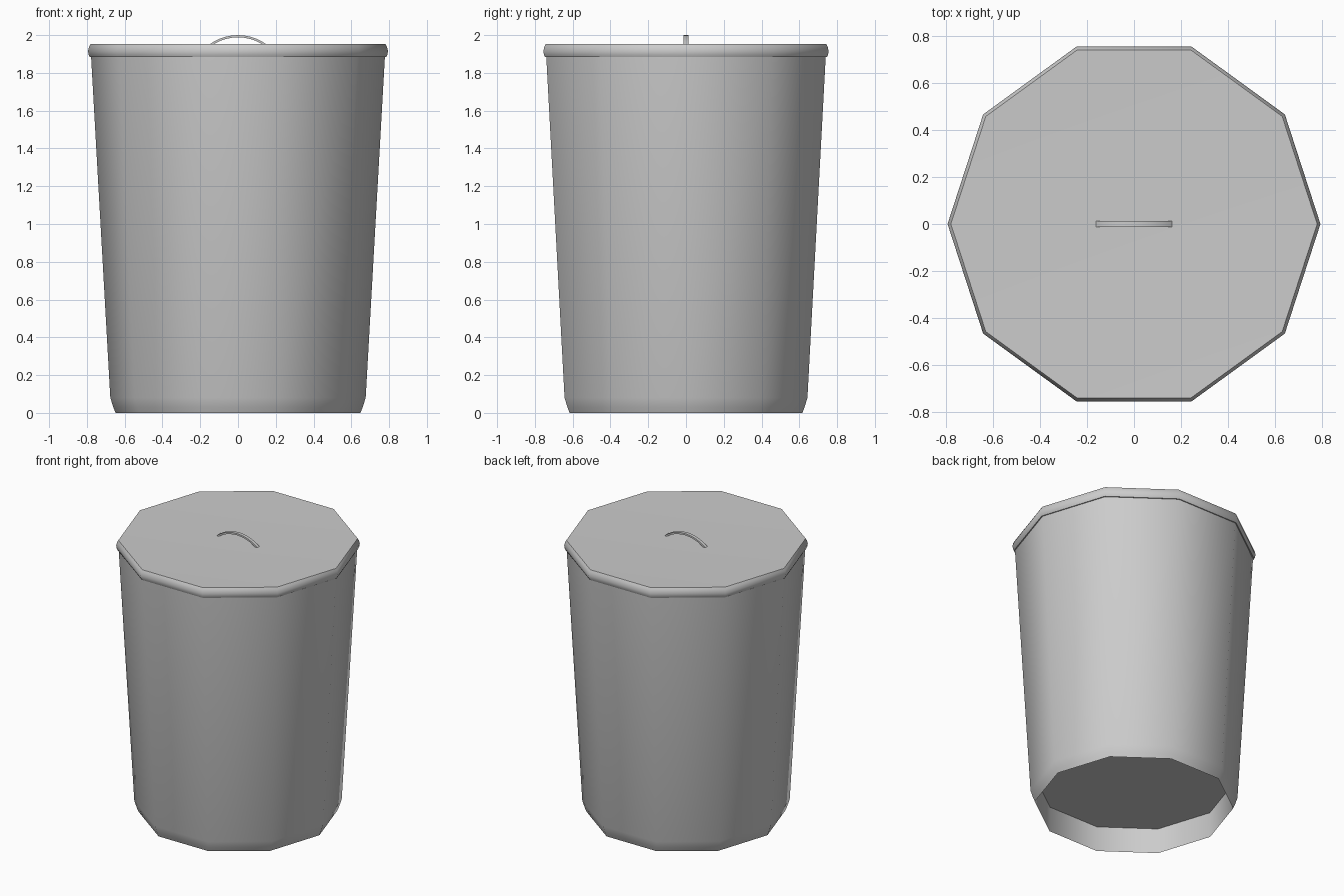
import bpy, bmesh, math

if "Cube" in bpy.data.objects:
    bpy.data.objects.remove(bpy.data.objects["Cube"])

SIDES = 10


def finish(name, bm):
    bmesh.ops.recalc_face_normals(bm, faces=bm.faces[:])
    me = bpy.data.meshes.new(name)
    bm.to_mesh(me)
    bm.free()
    ob = bpy.data.objects.new(name, me)
    bpy.context.collection.objects.link(ob)
    bpy.ops.object.select_all(action='DESELECT')
    ob.select_set(True)
    bpy.context.view_layer.objects.active = ob
    bpy.ops.object.shade_smooth_by_angle(angle=math.radians(40))
    return ob


def bridge(bm, rings):
    for a, b in zip(rings, rings[1:]):
        n = len(a)
        for i in range(n):
            j = (i + 1) % n
            bm.faces.new((a[i], a[j], b[j], b[i]))


def lathe(name, profile, cap_first=False, dish=None):
    """Ten-sided turned part from (radius, z) points."""
    bm = bmesh.new()
    rings = []
    for r, z in profile:
        angles = [2 * math.pi * i / SIDES for i in range(SIDES)]
        rings.append([bm.verts.new((r * math.cos(a), r * math.sin(a), z)) for a in angles])
    bridge(bm, rings)
    if cap_first:
        bm.faces.new(rings[0])
    if dish is not None:
        c = bm.verts.new((0, 0, dish))
        last = rings[-1]
        for i in range(SIDES):
            bm.faces.new((last[i], last[(i + 1) % SIDES], c))
    return finish(name, bm)


# tapered bin body with chamfered foot and recessed floor
lathe("bin_body", [(0.645, 0.18), (0.648, 0.0), (0.66, 0.03), (0.676, 0.08),
                   (0.778, 1.89)], cap_first=True)

# lid with rounded rim and very slightly dished top
lathe("lid", [(0.772, 1.883), (0.785, 1.883), (0.791, 1.896), (0.794, 1.915),
              (0.789, 1.938), (0.780, 1.954)], dish=1.938)

# thin arched strap handle
bm = bmesh.new()
R, half, w, t = 0.256, math.asin(0.175 / 0.256), 0.012, 0.012
rings = []
for i in range(13):
    a = -half + 2 * half * i / 12
    rings.append([bm.verts.new((r * math.sin(a), y, 2.0 - R + r * math.cos(a)))
                  for r, y in ((R, -w), (R, w), (R - t, w), (R - t, -w))])
bridge(bm, rings)
bm.faces.new(rings[0])
bm.faces.new(rings[-1])
finish("handle", bm)
